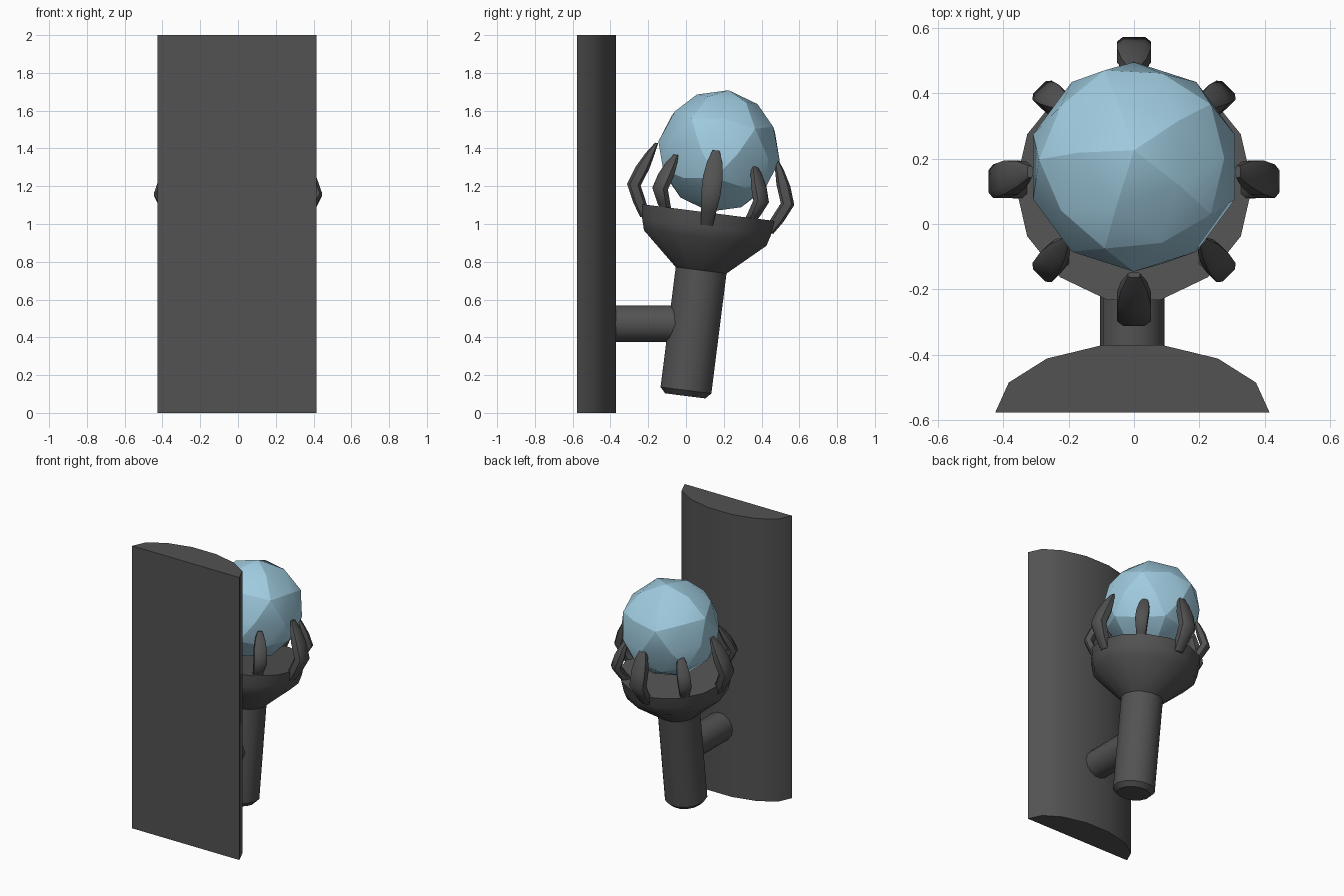
import bpy, bmesh
from math import sin, cos, pi, radians
from mathutils import Matrix, Vector

if "Cube" in bpy.data.objects:
    bpy.data.objects.remove(bpy.data.objects["Cube"])


def material(name, rgb):
    m = bpy.data.materials.new(name)
    m.diffuse_color = (*rgb, 1)
    m.use_nodes = True
    m.node_tree.nodes["Principled BSDF"].inputs["Base Color"].default_value = m.diffuse_color
    return m


dark = material("dark iron", (0.085, 0.085, 0.085))
blue = material("pale blue glass", (0.35, 0.60, 0.74))


def smooth(obj, angle):
    bpy.ops.object.select_all(action='DESELECT')
    obj.select_set(True)
    bpy.context.view_layer.objects.active = obj
    bpy.ops.object.shade_smooth_by_angle(angle=radians(angle))


def loft(name, rings, matrix=Matrix(), angle=35):
    """Closed skin through rings of equal point count, capped at both ends."""
    bm = bmesh.new()
    vs = [[bm.verts.new(matrix @ Vector(p)) for p in ring] for ring in rings]
    n = len(vs[0])
    for a, b in zip(vs, vs[1:]):
        for i in range(n):
            j = (i + 1) % n
            bm.faces.new((a[i], a[j], b[j], b[i]))
    bm.faces.new(vs[0])
    bm.faces.new(vs[-1])
    bmesh.ops.recalc_face_normals(bm, faces=bm.faces)
    me = bpy.data.meshes.new(name)
    bm.to_mesh(me)
    bm.free()
    me.materials.append(dark)
    obj = bpy.data.objects.new(name, me)
    bpy.context.collection.objects.link(obj)
    smooth(obj, angle)
    return obj


def circle(r, z, n=14):
    return [(r * cos(2 * pi * i / n), r * sin(2 * pi * i / n), z) for i in range(n)]


# Wall plate: half-ellipse extruded upwards
loft("wall_plate", [[(-0.005 + 0.42 * cos(pi * k / 7), -0.577 + 0.211 * sin(pi * k / 7), z)
                     for k in range(8)] for z in (0, 2)])

# Bracket peg from plate to handle
peg = Matrix.Translation((-0.005, -0.42, 0.473)) @ Matrix.Rotation(radians(-90), 4, 'X')
loft("bracket_peg", [circle(0.099, 0), circle(0.099, 0.42)], peg)

# Tilted torch frame: local z runs up the handle
tilt = Matrix.Translation((0, -0.004, 0.09)) @ Matrix.Rotation(radians(-7.2), 4, 'X')
loft("handle", [circle(r, z) for r, z in
                ((0.11, 0), (0.139, 0.03), (0.139, 0.70))], tilt)
loft("cup", [circle(r, z) for r, z in
             ((0.139, 0.67), (0.335, 0.842), (0.352, 0.90), (0.363, 0.978))], tilt)

# Claws: (radius, height, half thickness, half width) stations, large and small alternating
stations = ((0.325, 0.91, 0.030, 0.032), (0.365, 0.98, 0.036, 0.040),
            (0.410, 1.075, 0.036, 0.052), (0.376, 1.17, 0.037, 0.052),
            (0.345, 1.25, 0.024, 0.040), (0.318, 1.31, 0.008, 0.018))
section = ((1, 0.65), (0.6, 1), (-0.6, 1), (-1, 0.65),
           (-1, -0.65), (-0.6, -1), (0.6, -1), (1, -0.65))
for i in range(8):
    small = i % 2
    kr, kh, kw = (0.93, 0.8, 0.8) if small else (1, 1, 1)
    rings = [[(r * kr + u * t * kw, v * w * kw, (0.94 if small else 0.91) + (h - 0.91) * kh)
              for u, v in section] for r, h, t, w in stations]
    loft("small_claw" if small else "large_claw", rings,
         tilt @ Matrix.Rotation(i * pi / 4, 4, 'Z'), 45)

# Faceted orb resting on the cup
bpy.ops.mesh.primitive_ico_sphere_add(subdivisions=2, radius=0.325)
orb = bpy.context.object
orb.name = "orb"
orb.data.transform(Matrix.Translation((0, 0.175, 1.387)) @ Matrix.Rotation(radians(-9), 4, 'X')
                   @ Matrix.Rotation(pi, 4, 'Z'))
orb.data.materials.append(blue)
smooth(orb, 20)
